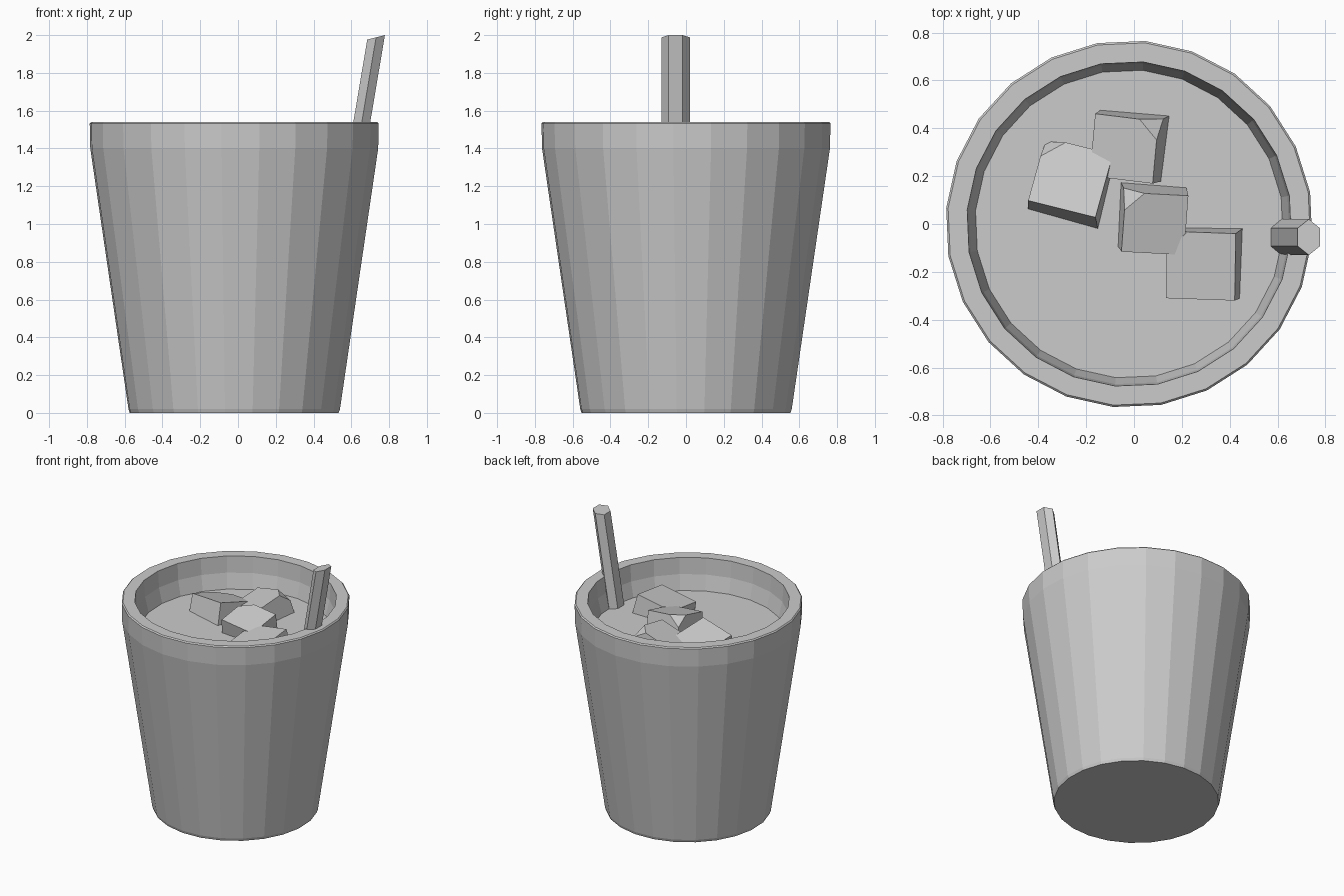
import bpy, bmesh
from math import radians, cos, sin, pi
from mathutils import Vector, Matrix, Euler

if "Cube" in bpy.data.objects:
    bpy.data.objects.remove(bpy.data.objects["Cube"])

CX, CY, SIDES = -0.02, 0.0, 24
OFFSET = radians(10)
LIQUID_Z, LIQUID_R = 1.31, 0.645


def finish(bm, name):
    bmesh.ops.recalc_face_normals(bm, faces=bm.faces)
    mesh = bpy.data.meshes.new(name)
    bm.to_mesh(mesh)
    bm.free()
    obj = bpy.data.objects.new(name, mesh)
    bpy.context.collection.objects.link(obj)
    return obj


def ring(bm, r, z):
    return [bm.verts.new((CX + r * cos(OFFSET + 2 * pi * i / SIDES),
                          CY + r * sin(OFFSET + 2 * pi * i / SIDES), z))
            for i in range(SIDES)]


def bridge(bm, a, b):
    n = len(a)
    for i in range(n):
        j = (i + 1) % n
        bm.faces.new((a[i], a[j], b[j], b[i]))


# Cup: tapered wall, upright rim band, flat lip, stepped inside wall
bm = bmesh.new()
profile = [(0.555, 0.0), (0.562, 0.02), (0.765, 1.4), (0.768, 1.532),
           (0.76, 1.54), (0.68, 1.54), (0.672, 1.42), (LIQUID_R, LIQUID_Z)]
rings = [ring(bm, r, z) for r, z in profile]
for lower, upper in zip(rings, rings[1:]):
    bridge(bm, lower, upper)
bm.faces.new(rings[0][::-1])
finish(bm, "cup")

# Drink surface
bm = bmesh.new()
bm.faces.new(ring(bm, LIQUID_R, LIQUID_Z))
finish(bm, "drink_surface")


# Ice cubes: slightly tapered, tilted, chipped blocks floating in the drink
def ice_cube(name, center, size, tilt, chip):
    bm = bmesh.new()
    bmesh.ops.create_cube(bm, size=1)
    for v in bm.verts:
        if v.co.z > 0:
            v.co.x *= 0.94
            v.co.y *= 0.94
    corner = max(bm.verts, key=lambda v: v.co.dot(Vector(chip)))
    bmesh.ops.bevel(bm, geom=[corner], offset=0.28, segments=1, affect='VERTICES')
    turn = Euler([radians(a) for a in tilt]).to_matrix().to_4x4()
    bm.transform(Matrix.Translation(center) @ turn @ Matrix.Diagonal((*size, 1)))
    finish(bm, name)


ice_cube("ice_cube_back", (-0.01, 0.33, 1.29), (0.29, 0.28, 0.27), (8, -13, -7), (1, 1, 1))
ice_cube("ice_cube_left", (-0.26, 0.16, 1.28), (0.31, 0.30, 0.27), (-14, -6, -14), (-1, 1, 1))
ice_cube("ice_cube_middle", (0.075, 0.03, 1.30), (0.28, 0.27, 0.27), (12, 6, -3), (-1, 1, 1))
ice_cube("ice_cube_right", (0.30, -0.16, 1.28), (0.31, 0.30, 0.26), (7, -9, -2), (-1, 1, 1))

# Straw: leaning hexagonal prism resting on the rim
bm = bmesh.new()
ends = []
for x, z in ((0.61, 1.27), (0.731, 1.988)):
    loop = []
    for i in range(6):
        a = radians(30 + 60 * i)
        dx = 0.054 * cos(a)
        loop.append(bm.verts.new((x + dx, -0.055 + 0.075 * sin(a), z + dx * 0.25)))
    ends.append(loop)
bridge(bm, *ends)
bm.faces.new(ends[0][::-1])
bm.faces.new(ends[1])
finish(bm, "straw")
